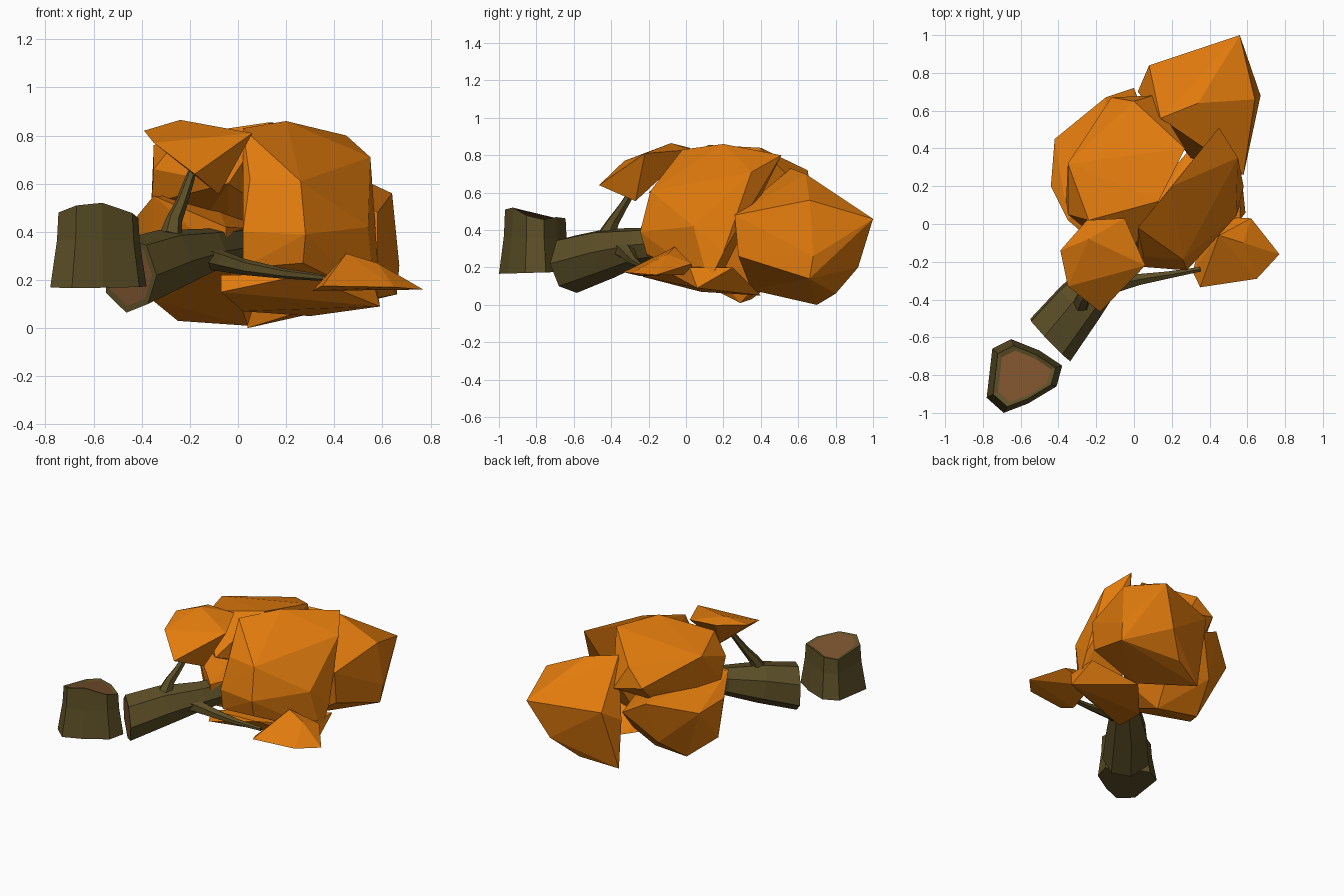
import bpy, bmesh, math, random
from mathutils import Vector

if "Cube" in bpy.data.objects:
    bpy.data.objects.remove(bpy.data.objects["Cube"])

random.seed(4)


def material(name, rgb):
    m = bpy.data.materials.new(name)
    m.diffuse_color = (*rgb, 1)
    m.use_nodes = True
    m.node_tree.nodes["Principled BSDF"].inputs["Base Color"].default_value = m.diffuse_color
    return m


LEAF = material("autumn_leaf", (0.76, 0.2, 0.004))
BARK = material("bark", (0.108, 0.078, 0.02))
WOOD = material("cut_wood", (0.2, 0.085, 0.028))


def finish(bm, name, mats):
    bmesh.ops.recalc_face_normals(bm, faces=bm.faces)
    me = bpy.data.meshes.new(name)
    bm.to_mesh(me)
    bm.free()
    for m in mats:
        me.materials.append(m)
    ob = bpy.data.objects.new(name, me)
    bpy.context.collection.objects.link(ob)
    return ob


def loft(name, rings):
    """Skin rings of points; the first ring is closed with the cut-wood colour."""
    bm = bmesh.new()
    vs = [[bm.verts.new(p) for p in r] for r in rings]
    n = len(vs[0])
    for a, b in zip(vs, vs[1:]):
        for i in range(n):
            j = (i + 1) % n
            bm.faces.new((a[i], a[j], b[j], b[i]))
    bm.faces.new(vs[0]).material_index = 1
    bm.faces.new(vs[-1])
    return finish(bm, name, [BARK, WOOD])


def limb(name, path, sides, rim=0.8, jitter=0.0, normal=None):
    """Tapered faceted limb along (x, y, z, radius) stations."""
    pts = [Vector(p[:3]) for p in path]
    wobble = [1 + random.uniform(-jitter, jitter) for _ in range(sides)]
    rings = []
    for k, p in enumerate(pts):
        t = pts[min(k + 1, len(pts) - 1)] - pts[max(k - 1, 0)]
        if k == 0 and normal:
            t = Vector(normal)
        q = t.to_track_quat('Z', 'Y')
        ring = []
        for i in range(sides):
            a = math.tau * (i + 0.5) / sides
            ring.append(p + q @ Vector((math.cos(a), math.sin(a), 0)) * path[k][3] * wobble[i])
        rings.append(ring)
    inset = [pts[0].lerp(v, rim) for v in rings[0]]
    return loft(name, [inset] + rings)


def clump(name, tips, core=None, radii=None):
    """Faceted leaf clump: convex hull of a low-poly core and a few tips."""
    bm = bmesh.new()
    if core:
        bmesh.ops.create_icosphere(bm, subdivisions=1, radius=1)
        for v in bm.verts:
            v.co = Vector(core) + Vector([v.co[i] * radii[i] for i in range(3)])
    for t in tips:
        bm.verts.new(t)
    r = bmesh.ops.convex_hull(bm, input=bm.verts)
    junk = {g for g in r["geom_interior"] + r["geom_unused"] if isinstance(g, bmesh.types.BMVert)}
    bmesh.ops.delete(bm, geom=list(junk), context='VERTS')
    return finish(bm, name, [LEAF])


# Stump: irregular outline, narrowing upward, tilted cut top
outline = [(-.75, -.66), (-.65, -.61), (-.50, -.67), (-.38, -.75),
           (-.41, -.86), (-.56, -.95), (-.69, -1.0), (-.78, -.92)]
cx, cy = -.58, -.81


def stump_ring(s, z, tilt, droop=0.0):
    return [(cx + (x - cx) * s, cy + (y - cy) * s, z - tilt * (y - cy) - droop * abs(x - cx))
            for x, y in outline]


loft("stump", [stump_ring(.70, .50, .14, .2), stump_ring(.83, .505, .14, .2),
               stump_ring(.86, .36, .05), stump_ring(1, .172, -.03)])

# Fallen trunk and its two branches
limb("trunk", [(-.445, -.615, .22, .162), (-.29, -.42, .28, .14),
               (-.13, -.24, .32, .10), (.06, .1, .35, .08)], 7, .82, .06, (.72, .69, .05))
limb("low_branch", [(-.17, -.35, .305, .055), (-.09, -.32, .285, .046), (.02, -.295, .255, .034),
                    (.18, -.27, .228, .022), (.35, -.24, .21, .014)], 6)
limb("high_branch", [(-.28, -.42, .38, .048), (-.265, -.385, .45, .034),
                     (-.235, -.34, .52, .026), (-.19, -.26, .65, .018)], 6)

# Small clumps at the branch ends
clump("high_branch_leaves", [(-.39, -.14, .82), (-.35, -.33, .77), (-.18, -.465, .64),
                             (.06, -.22, .81), (-.05, .03, .83), (-.25, .02, .84),
                             (-.24, -.08, .865), (-.08, -.27, .555)])
clump("low_branch_leaves", [(.35, -.335, .175), (.65, -.29, .17), (.77, -.16, .16),
                            (.62, .03, .22), (.31, -.25, .155), (.45, -.06, .31),
                            (.40, .04, .16), (.58, -.10, .27)])

# Crown: back, right, upper left and lower left clumps
clump("back_crown", [(.56, 1.0, .46), (.08, .84, .44), (.64, .66, .56), (.67, .68, .26),
                     (.34, .64, .70), (.14, .56, .73), (.43, .92, .2), (.28, .80, .06),
                     (.04, .70, .0), (.66, .66, .14), (.58, .26, .48), (.58, .28, .26),
                     (.02, .70, .35), (.3, .35, .08)])
clump("right_crown", [(.45, .51, .80), (.55, .35, .71), (.55, .25, .52), (.28, -.245, .39),
                      (.02, -.225, .40), (.02, -.02, .83), (.20, .2, .86), (.05, -.17, .62),
                      (.26, -.19, .61), (.54, .04, .42), (.58, .2, .28), (.27, -.21, .27),
                      (.25, .15, .08), (.57, .12, .12), (.02, -.2, .25)])
clump("upper_left_crown", [(.0, .65, .72), (.27, .40, .84), (.13, .12, .855), (-.24, .02, .80),
                           (-.35, .32, .76), (-.35, .05, .66), (-.36, .12, .52),
                           (-.12, .67, .6), (.1, .68, .55), (-.04, -.2, .6)],
      (-.05, .3, .58), (.26, .3, .22))
clump("lower_left_crown", [(-.44, .2, .44), (-.42, .45, .42), (-.35, .02, .55), (-.15, .67, .5),
                           (0, .72, .42), (-.25, .35, .03), (.04, .29, .01), (-.36, .15, .12),
                           (-.22, -.02, .2), (-.05, -.24, .42), (-.05, -.24, .28)],
      (-.1, .3, .3), (.27, .31, .24))

# Low skirt of leaves beneath the right side
clump("under_crown", [(.59, .06, .09), (.57, .25, .2), (.27, -.18, .22), (-.07, -.23, .15),
                      (.02, .08, .07), (.3, .4, .05), (-.07, -.2, .22), (.56, .02, .2)])
